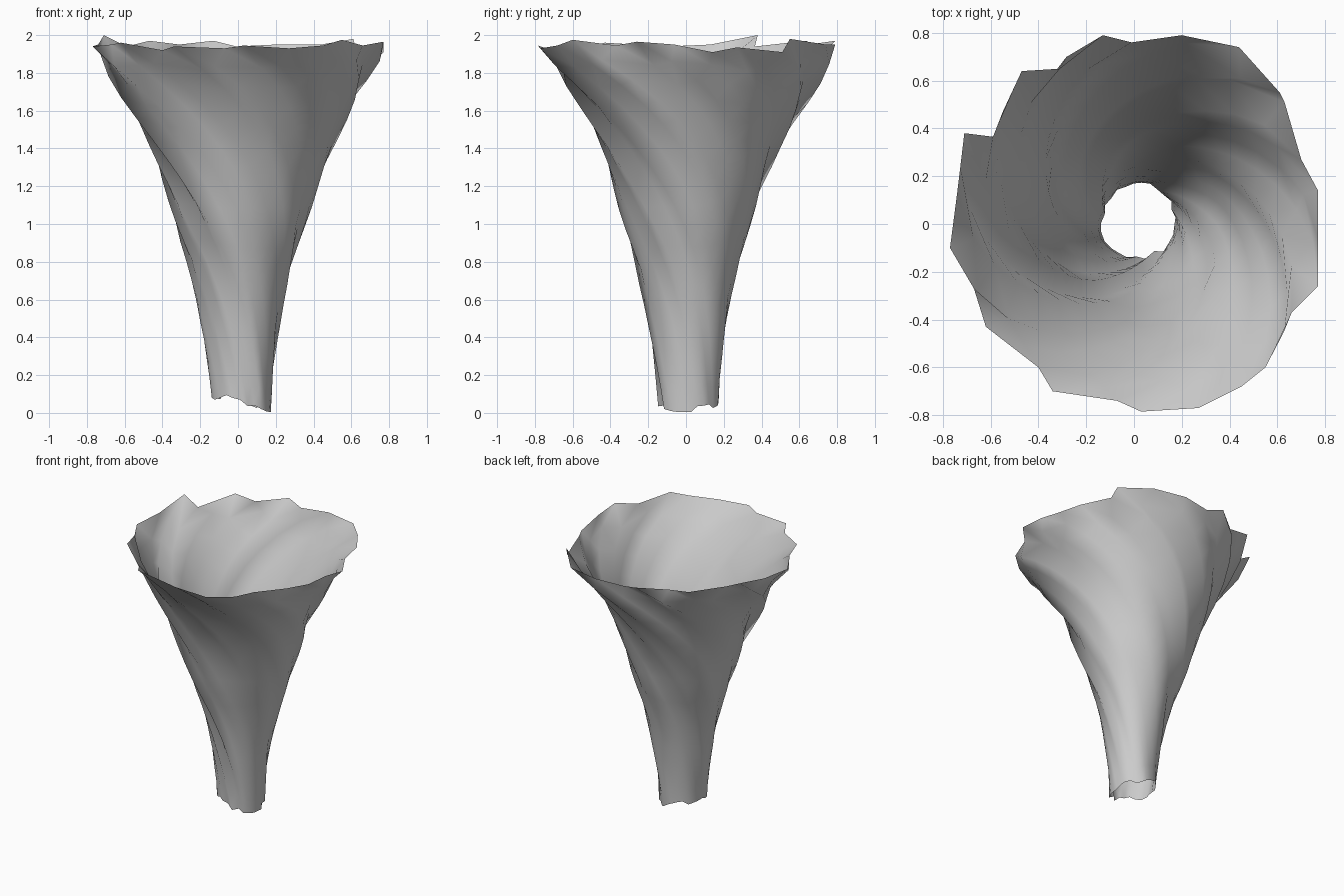
import bpy, bmesh, math, random

if "Cube" in bpy.data.objects:
    bpy.data.objects.remove(bpy.data.objects["Cube"])

random.seed(4)

# Torn upper rim, counter-clockwise: x, y, z
RIM = [(.77, .14, 1.91), (.70, .27, 1.935), (.63, .51, 1.91), (.61, .55, 1.98), (.44, .74, 1.95),
       (.20, .79, 1.95), (-.01, .76, 1.94), (-.13, .79, 1.97), (-.31, .65, 1.95), (-.47, .64, 1.97),
       (-.59, .365, 1.94), (-.71, .38, 2.0), (-.74, .13, 1.95), (-.77, -.10, 1.94), (-.67, -.27, 1.95),
       (-.62, -.43, 1.96), (-.40, -.60, 1.92), (-.34, -.70, 1.94), (-.07, -.74, 1.93), (.03, -.785, 1.945),
       (.27, -.77, 1.93), (.45, -.68, 1.945), (.55, -.60, 1.975), (.66, -.37, 1.945), (.77, -.26, 1.965),
       (.77, -.06, 1.95)]
# Funnel profile: height, mean radius
PROFILE = [(0, .150), (.2, .163), (.4, .187), (.6, .220), (.8, .268), (1.0, .332),
           (1.2, .390), (1.4, .462), (1.6, .555), (1.8, .670), (1.95, .772), (2.0, .79)]
RINGS = 18
TWIST = math.radians(150)


def radius(z):
    for (z0, r0), (z1, r1) in zip(PROFILE, PROFILE[1:]):
        if z <= z1:
            return r0 + (r1 - r0) * (z - z0) / (z1 - z0)
    return PROFILE[-1][1]


def swirl(z):
    """Angle gained going down from the rim; the twist is stronger near the top."""
    d = max(0, (1.95 - z) / 1.95)
    return TWIST * d ** 0.8


bm = bmesh.new()
columns = []
n = len(RIM)
for j, (x, y, ztop) in enumerate(RIM):
    a_rim = math.atan2(y, x) % math.tau
    r_rim = math.hypot(x, y)
    fold = r_rim / .765 - 1                      # ridge or groove carried down the funnel
    a_even = math.radians(10) + math.tau * j / n
    a_low = a_even + swirl(0)
    jag = random.uniform(-.02, .025)
    zlow = max(0.005, .055 - .04 * math.cos(a_low) + jag)
    if j == 15:
        zlow = .005
    col = []
    for i in range(RINGS + 1):
        t = i / RINGS
        z = zlow + (ztop - zlow) * t
        diff = (a_rim - a_even + math.pi) % math.tau - math.pi
        a = a_even + diff * (.3 + .7 * t * t) + swirl(z)
        if i == RINGS:
            p = (x, y, ztop)
            # keep the top ring exactly on the torn rim
        else:
            r = radius(z) * (1 + fold * .9 + .02 * math.sin(9 * a_even + 3 * t))
            p = (r * math.cos(a) + .025 * (1 - t), r * math.sin(a) + .01 * (1 - t), z)
        col.append(bm.verts.new(p))
    columns.append(col)

# Skin between neighbouring swirling columns, open at both ends
for j in range(n):
    a, b = columns[j], columns[(j + 1) % n]
    for i in range(RINGS):
        bm.faces.new((a[i], b[i], b[i + 1], a[i + 1])).smooth = True

mesh = bpy.data.meshes.new("whirlwind_funnel")
bm.to_mesh(mesh)
bm.free()
funnel = bpy.data.objects.new("whirlwind_funnel", mesh)
bpy.context.collection.objects.link(funnel)
